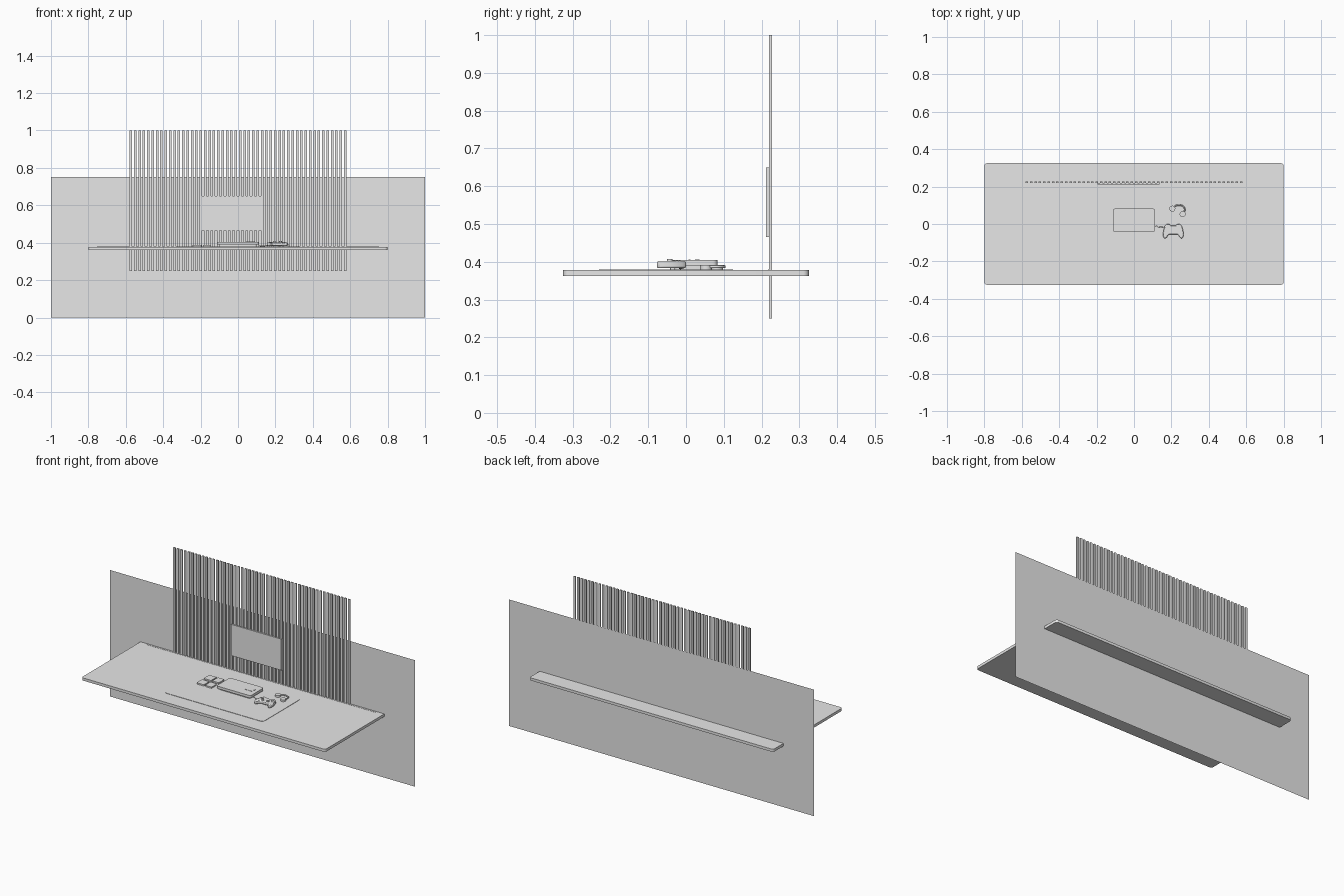
import bpy
import bmesh
import math
from mathutils import Vector

cube = bpy.data.objects.get("Cube")
if cube:
    bpy.data.objects.remove(cube, do_unlink=True)

# One plain grey for every part
grey = bpy.data.materials.new("plain_grey")
grey.use_nodes = True
grey.diffuse_color = (0.8, 0.8, 0.8, 1)
grey.node_tree.nodes["Principled BSDF"].inputs["Base Color"].default_value = (0.8, 0.8, 0.8, 1)


def finish(name, bm, smooth=False):
    bmesh.ops.recalc_face_normals(bm, faces=bm.faces)
    mesh = bpy.data.meshes.new(name)
    bm.to_mesh(mesh)
    bm.free()
    obj = bpy.data.objects.new(name, mesh)
    mesh.materials.append(grey)
    bpy.context.collection.objects.link(obj)
    if smooth:
        bpy.ops.object.select_all(action="DESELECT")
        obj.select_set(True)
        bpy.context.view_layer.objects.active = obj
        bpy.ops.object.shade_smooth_by_angle(angle=math.radians(35))
    return obj


def add_box(bm, lo, hi):
    made = bmesh.ops.create_cube(bm, size=1)["verts"]
    for v in made:
        v.co = Vector([(a + b) / 2 + c * (b - a) for a, b, c in zip(lo, hi, v.co)])


def box(name, lo, hi):
    bm = bmesh.new()
    add_box(bm, lo, hi)
    return finish(name, bm)


def prism(name, outline, z0, z1):
    bm = bmesh.new()
    face = bm.faces.new([bm.verts.new((x, y, z0)) for x, y in outline])
    top = bmesh.ops.extrude_face_region(bm, geom=[face])["geom"]
    bmesh.ops.translate(bm, vec=(0, 0, z1 - z0),
                        verts=[g for g in top if isinstance(g, bmesh.types.BMVert)])
    return finish(name, bm, True)


def rounded(name, x0, x1, y0, y1, z0, z1, r, steps=5):
    centres = [(x1 - r, y1 - r), (x0 + r, y1 - r), (x0 + r, y0 + r), (x1 - r, y0 + r)]
    pts = []
    for i, (cx, cy) in enumerate(centres):
        for k in range(steps + 1):
            a = math.pi / 2 * (i + k / steps)
            pts.append((cx + r * math.cos(a), cy + r * math.sin(a)))
    return prism(name, pts, z0, z1)


def disc(name, x, y, z0, z1, r):
    pts = [(x + r * math.cos(k * math.tau / 20), y + r * math.sin(k * math.tau / 20)) for k in range(20)]
    return prism(name, pts, z0, z1)


def tube(name, points, r):
    curve = bpy.data.curves.new(name, "CURVE")
    curve.dimensions = "3D"
    curve.bevel_depth = r
    curve.bevel_resolution = 2
    curve.resolution_u = 6
    curve.use_fill_caps = True
    spline = curve.splines.new("BEZIER")
    spline.bezier_points.add(len(points) - 1)
    for p, co in zip(spline.bezier_points, points):
        p.co = co
        p.handle_left_type = p.handle_right_type = "AUTO"
    curve.materials.append(grey)
    obj = bpy.data.objects.new(name, curve)
    bpy.context.collection.objects.link(obj)
    return obj


# Wall: a single sheet
bm = bmesh.new()
bm.faces.new([bm.verts.new((x, 0.229, z)) for x, z in ((-1, 0), (1, 0), (1, 0.75), (-1, 0.75))])
finish("wall", bm)

# Slatted panel
bm = bmesh.new()
count, half, width = 50, 0.58, 0.0135
for i in range(count):
    x = -half + (2 * half - width) * i / (count - 1)
    add_box(bm, (x, 0.22, 0.25), (x + width, 0.228, 1.0))
finish("wall_slats", bm)

# Screen, desk and mat
box("screen", (-0.195, 0.212, 0.465), (0.135, 0.22, 0.65))
rounded("desk_top", -0.8, 0.8, -0.325, 0.325, 0.362, 0.378, 0.015)
box("desk_light_strip", (-0.755, 0.217, 0.377), (0.755, 0.22, 0.379))
rounded("desk_mat", -0.325, 0.325, -0.23, 0.125, 0.377, 0.38, 0.02)

# Four small cases in a grid
for i, (x0, x1) in enumerate(((-0.243, -0.195), (-0.187, -0.144))):
    for j, (y0, y1) in enumerate(((0.025, 0.078), (-0.042, 0.009))):
        rounded(f"small_case_{i}_{j}", x0, x1, y0, y1, 0.379, 0.388, 0.004, 2)

# Console: wide upper shell on a narrower base
rounded("console_base", -0.1, 0.1, -0.03, 0.07, 0.379, 0.391, 0.01)
rounded("console_shell", -0.112, 0.112, -0.043, 0.083, 0.39, 0.405, 0.012)
box("console_slot", (0.04, 0.007, 0.404), (0.085, 0.012, 0.4065))
disc("console_button", 0.085, 0.03, 0.404, 0.4065, 0.006)

# Gamepad: half outline mirrored about its centre line
side = [(0.015, -0.008), (0.022, 0.0), (0.036, 0.0), (0.045, -0.01), (0.052, -0.032),
        (0.056, -0.058), (0.052, -0.073), (0.044, -0.078), (0.035, -0.071), (0.024, -0.055)]
cx = 0.21
outline = [(cx + x, y) for x, y in side] + [(cx - x, y) for x, y in reversed(side)]
pad = prism("gamepad_body", outline, 0.383, 0.402)
bevel = pad.modifiers.new("soft_edges", "BEVEL")
bevel.width = 0.004
bevel.segments = 2
for s in (-1, 1):
    disc(f"gamepad_stick_{s}", cx + s * 0.017, -0.043, 0.4, 0.408, 0.007)
    for k in range(4):
        a = k * math.pi / 2
        disc(f"gamepad_button_{s}_{k}", cx + s * 0.035 + 0.007 * math.cos(a),
             -0.024 + 0.007 * math.sin(a), 0.4, 0.404, 0.003)
tube("gamepad_cable", [(0.11, -0.008, 0.384), (0.135, -0.016, 0.382), (0.17, -0.014, 0.388)], 0.002)

# Headset lying flat: two cups joined by a band
cups = ((0.205, 0.082), (0.26, 0.053))
for i, (x, y) in enumerate(cups):
    disc(f"headset_cup_{i}", x, y, 0.379, 0.391, 0.016)
tube("headset_band", [(0.205, 0.085, 0.387), (0.235, 0.101, 0.387),
                      (0.268, 0.088, 0.387), (0.266, 0.053, 0.387)], 0.004)
